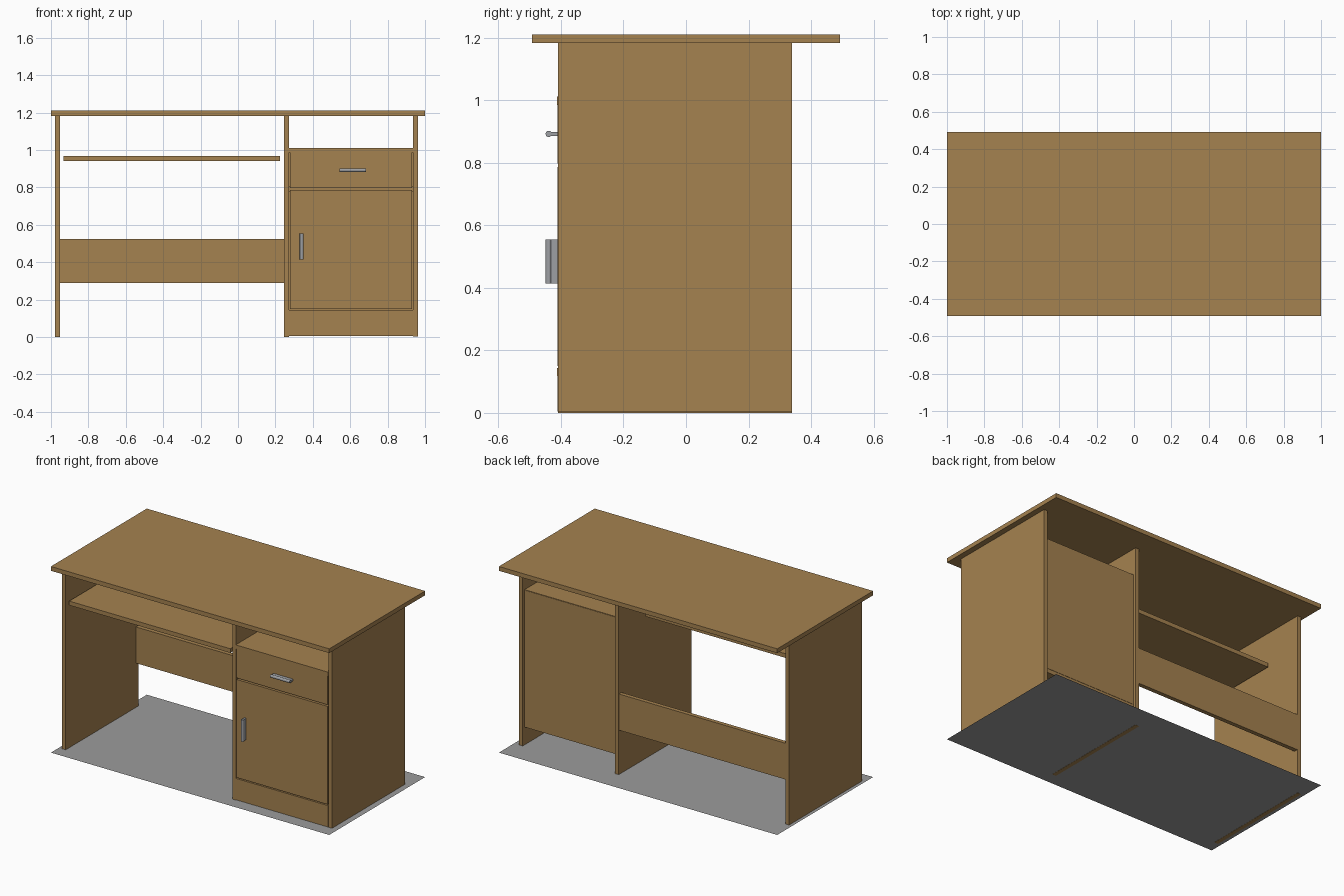
import bpy, bmesh, math

if "Cube" in bpy.data.objects:
    bpy.data.objects.remove(bpy.data.objects["Cube"])


def material(name, rgb):
    m = bpy.data.materials.new(name)
    m.diffuse_color = (*rgb, 1.0)
    m.use_nodes = True
    m.node_tree.nodes["Principled BSDF"].inputs["Base Color"].default_value = m.diffuse_color
    return m


WOOD = material("warm_wood", (0.376, 0.223, 0.080))
METAL = material("handle_metal", (0.34, 0.35, 0.37))
GREY = material("floor_grey", (0.33, 0.33, 0.33))


def finish(name, bm, mat):
    bmesh.ops.recalc_face_normals(bm, faces=bm.faces)
    me = bpy.data.meshes.new(name)
    bm.to_mesh(me)
    bm.free()
    me.materials.append(mat)
    ob = bpy.data.objects.new(name, me)
    bpy.context.collection.objects.link(ob)
    return ob


def board(name, x, y, z, mat=WOOD):
    """Box from (min, max) ranges."""
    bm = bmesh.new()
    bmesh.ops.create_cube(bm, size=1)
    for v in bm.verts:
        v.co = [r[0] if c < 0 else r[1] for c, r in zip(v.co, (x, y, z))]
    return finish(name, bm, mat)


def handle(name, centre, length, vertical):
    """Flat grip ending in a round bead: keyhole profile extruded along its length."""
    bead_y, r, half = -0.439, 0.010, 0.006
    start = math.asin(half / r)
    pts = [(-0.409, half)]
    for i in range(13):
        a = start + (2 * math.pi - 2 * start) * i / 12
        pts.append((bead_y + r * math.cos(a), r * math.sin(a)))
    pts.append((-0.409, -half))
    bm = bmesh.new()
    rings = []
    for s in (-length / 2, length / 2):
        if vertical:
            rings.append([bm.verts.new((centre[0] + w, y, centre[1] + s)) for y, w in pts])
        else:
            rings.append([bm.verts.new((centre[0] + s, y, centre[1] + w)) for y, w in pts])
    n = len(pts)
    for i in range(n):
        j = (i + 1) % n
        bm.faces.new((rings[0][i], rings[0][j], rings[1][j], rings[1][i]))
    for ring in rings:
        bm.faces.new(ring)
    return finish(name, bm, METAL)


# table top and the three upright panels
board("table_top", (-1, 1), (-0.492, 0.492), (1.182, 1.21))
for name, x0, z0 in (("left_panel", -0.978, 0), ("middle_panel", 0.246, 0),
                     ("right_panel", 0.936, 0.003)):
    board(name, (x0, x0 + 0.027), (-0.41, 0.339), (z0, 1.182))

# knee space: pull-out shelf and rear modesty board
board("keyboard_shelf", (-0.933, 0.225), (-0.40, 0.095), (0.941, 0.968))
board("modesty_board", (-0.951, 0.246), (0.310, 0.337), (0.289, 0.524))

# cabinet carcass
CX = (0.273, 0.936)
board("cabinet_top", CX, (-0.413, 0.32), (0.985, 1.011))
board("cabinet_bottom", CX, (-0.413, 0.32), (0.118, 0.144))
board("cabinet_divider", CX, (-0.38, 0.30), (0.778, 0.804))
board("cabinet_back", CX, (0.30, 0.322), (0.144, 1.008))
board("kick_board", CX, (-0.411, -0.385), (0.004, 0.118))

# cabinet fronts
FX = (0.278, 0.931)
board("drawer_front", FX, (-0.411, -0.385), (0.797, 0.985))
board("cabinet_door", FX, (-0.411, -0.385), (0.150, 0.787))

# handles
handle("drawer_handle", (0.614, 0.892), 0.14, False)
handle("door_handle", (0.340, 0.484), 0.14, True)

# thin grey base sheet beneath the desk
bm = bmesh.new()
bm.faces.new([bm.verts.new((x, y, 0.001)) for x, y in
              ((-1, -0.492), (1, -0.492), (1, 0.492), (-1, 0.492))])
finish("base_sheet", bm, GREY)
